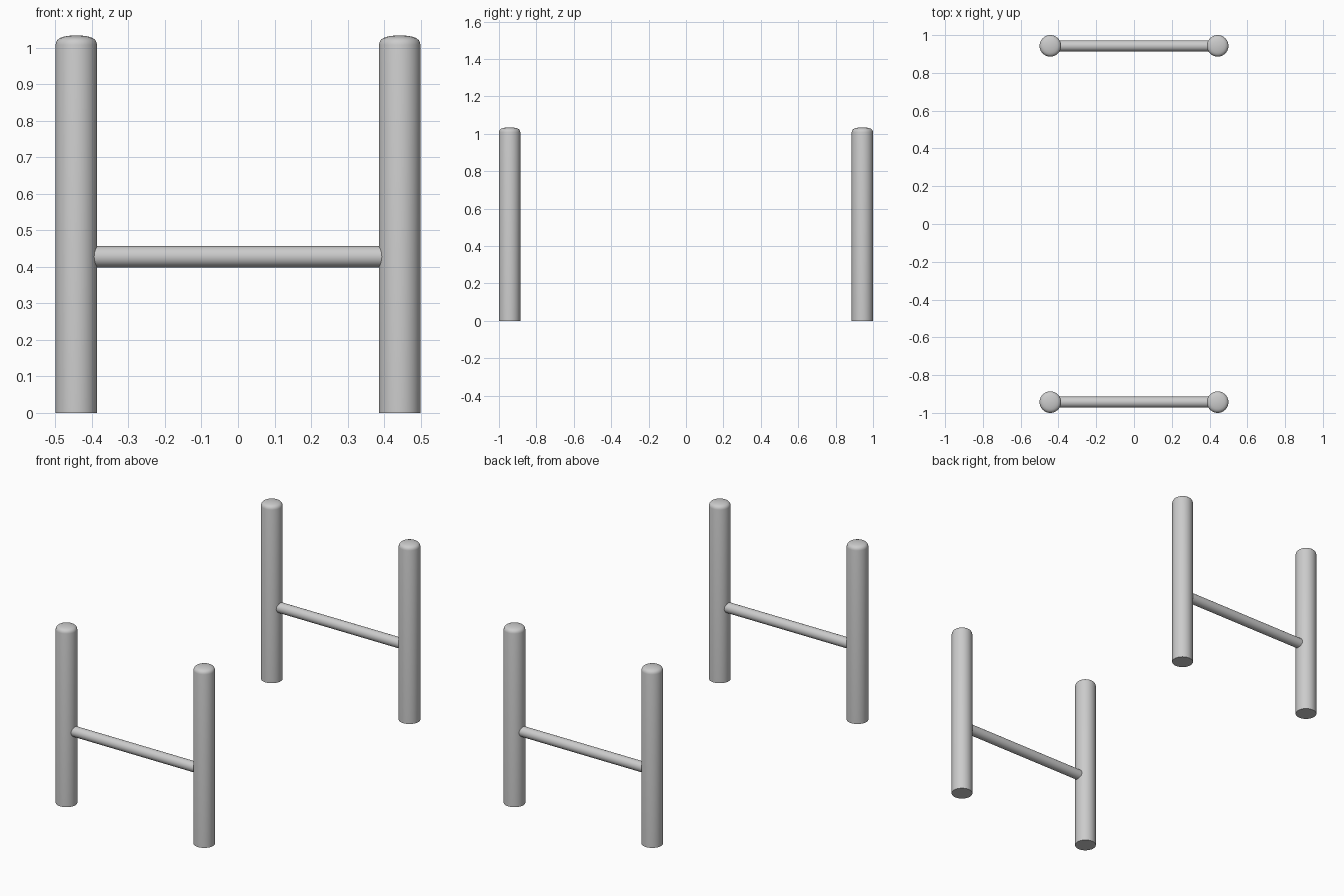
import bpy, bmesh
from math import pi, radians
from mathutils import Matrix

if "Cube" in bpy.data.objects:
    bpy.data.objects.remove(bpy.data.objects["Cube"])

POST_X, POST_Y, POST_R = 0.443, 0.943, 0.057
RAIL_Z, RAIL_R = 0.428, 0.029


def finish(bm, name, location):
    bmesh.ops.recalc_face_normals(bm, faces=bm.faces)
    mesh = bpy.data.meshes.new(name)
    bm.to_mesh(mesh)
    bm.free()
    obj = bpy.data.objects.new(name, mesh)
    obj.location = location
    bpy.context.collection.objects.link(obj)
    bpy.ops.object.select_all(action='DESELECT')
    obj.select_set(True)
    bpy.context.view_layer.objects.active = obj
    bpy.ops.object.shade_smooth_by_angle(angle=radians(40))
    return obj


def make_post(name, x, y):
    # Lathed profile: flat foot, straight shaft, softly domed top
    profile = [(0, 0), (POST_R, 0), (POST_R, 1.008), (0.0555, 1.015),
               (0.052, 1.0215), (0.046, 1.0265), (0.037, 1.030),
               (0.025, 1.0325), (0.012, 1.034), (0, 1.0345)]
    bm = bmesh.new()
    verts = [bm.verts.new((r, 0, z)) for r, z in profile]
    edges = [bm.edges.new(pair) for pair in zip(verts, verts[1:])]
    bmesh.ops.spin(bm, geom=verts + edges, cent=(0, 0, 0), axis=(0, 0, 1),
                   angle=2 * pi, steps=48, use_duplicate=False)
    bmesh.ops.remove_doubles(bm, verts=bm.verts, dist=0.0001)
    return finish(bm, name, (x, y, 0))


def make_rail(name, y):
    # Round crossbar whose ends sit inside the posts
    bm = bmesh.new()
    bmesh.ops.create_cone(bm, cap_ends=True, segments=32, radius1=RAIL_R,
                          radius2=RAIL_R, depth=0.82,
                          matrix=Matrix.Rotation(pi / 2, 4, 'Y'))
    return finish(bm, name, (0, y, RAIL_Z))


# Two matching frames, front and back
for end, y in (("front", -POST_Y), ("back", POST_Y)):
    for side, x in (("left", -POST_X), ("right", POST_X)):
        make_post(f"{end}_{side}_post", x, y)
    make_rail(f"{end}_crossbar", y)
